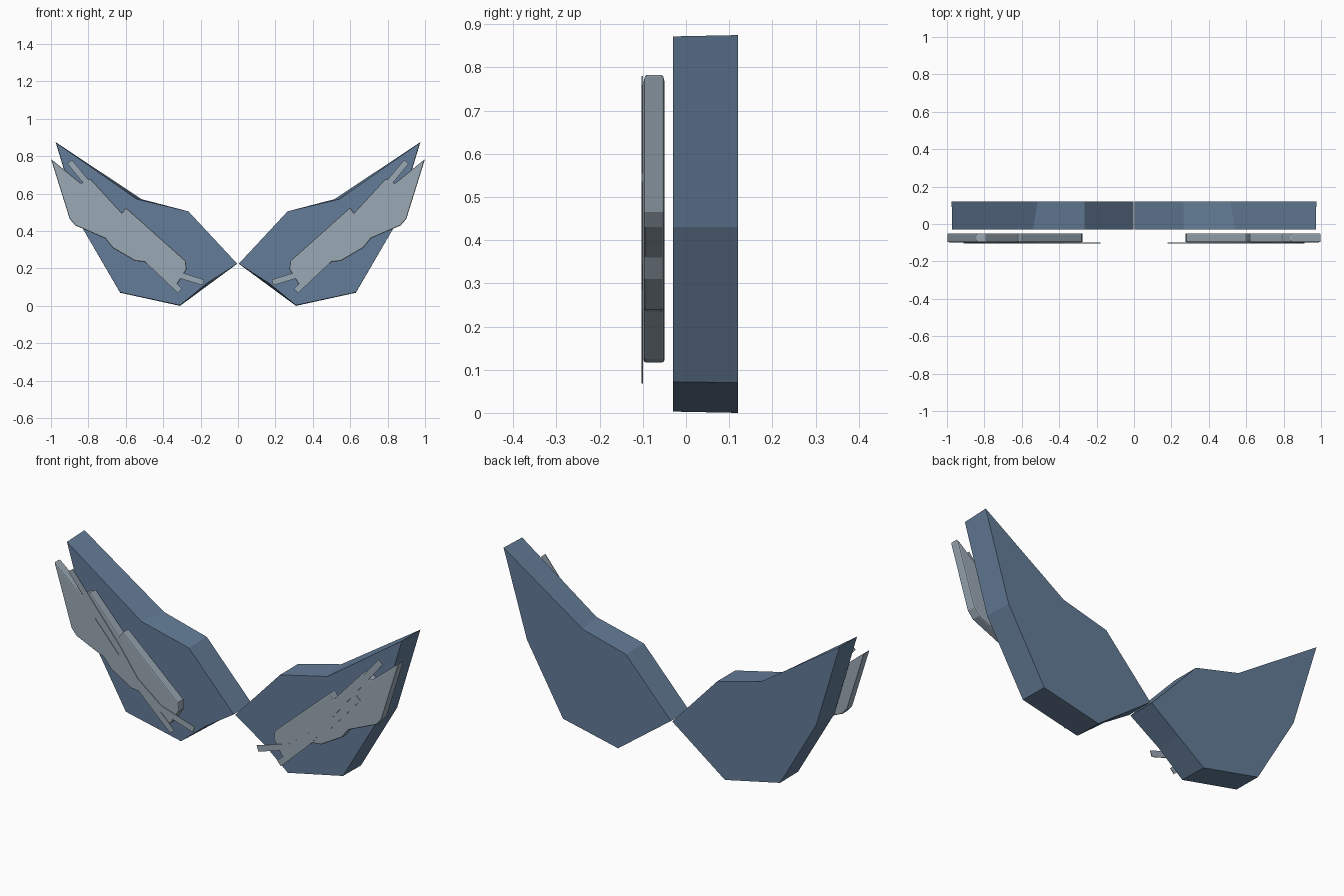
import bpy, bmesh
from mathutils import Vector

cube = bpy.data.objects.get("Cube")
if cube:
    bpy.data.objects.remove(cube, do_unlink=True)


def make_material(name, colour):
    mat = bpy.data.materials.new(name)
    mat.use_nodes = True
    rgba = (*colour, 1)
    mat.diffuse_color = rgba
    mat.node_tree.nodes["Principled BSDF"].inputs["Base Color"].default_value = rgba
    return mat


blue = make_material("slate blue", (0.127, 0.205, 0.314))
grey = make_material("pale steel", (0.33, 0.40, 0.46))


def slab(name, front, back, y_front, y_back, mat, side, bevel=0.0):
    """Solid between a front and a back outline, mirrored by side."""
    bm = bmesh.new()
    a = [bm.verts.new((side * x, y_front, z)) for x, z in front]
    b = [bm.verts.new((side * x, y_back, z)) for x, z in back]
    bm.faces.new(a)
    bm.faces.new(b[::-1])
    n = len(a)
    for i in range(n):
        j = (i + 1) % n
        bm.faces.new((a[i], b[i], b[j], a[j]))
    bmesh.ops.recalc_face_normals(bm, faces=bm.faces)
    mesh = bpy.data.meshes.new(name)
    bm.to_mesh(mesh)
    bm.free()
    mesh.materials.append(mat)
    obj = bpy.data.objects.new(name, mesh)
    bpy.context.collection.objects.link(obj)
    if bevel:
        mod = obj.modifiers.new("soft_edge", "BEVEL")
        mod.width = bevel
        mod.segments = 2
        mod.limit_method = "ANGLE"
        mod.angle_limit = 1.0
    return obj


def ribbon(path, width):
    """Outline of a bent strip of constant width along a path."""
    pts = [Vector(p) for p in path]
    left, right = [], []
    for i, p in enumerate(pts):
        d = (pts[min(i + 1, len(pts) - 1)] - pts[max(i - 1, 0)]).normalized()
        off = Vector((-d.y, d.x)) * width / 2
        left.append(tuple(p + off))
        right.append(tuple(p - off))
    return left + right[::-1]


# Wing outlines as (x, z), from the root over the top to the tip and back
wing_front = [(0.004, 0.225), (0.265, 0.505), (0.54, 0.57), (0.972, 0.872),
              (0.84, 0.43), (0.63, 0.072), (0.31, 0.003), (0.17, 0.118)]
wing_back = [(0.004, 0.225), (0.265, 0.505), (0.515, 0.57), (0.975, 0.875),
             (0.84, 0.43), (0.63, 0.07), (0.31, 0), (0.157, 0.1125)]

# Stepped feather panel: upper edge from the tip inwards, then the lower edge
panel = [(1.0, 0.785), (0.84, 0.655), (0.79, 0.68), (0.62, 0.495), (0.6, 0.525),
         (0.28, 0.24), (0.275, 0.195), (0.325, 0.115), (0.36, 0.125),
         (0.5, 0.235), (0.55, 0.24), (0.67, 0.31), (0.71, 0.36),
         (0.87, 0.43), (0.9, 0.465)]

# Two flat strips lying over the panel
long_strip = [(0.9, 0.77), (0.62, 0.43), (0.49, 0.25), (0.31, 0.08)]
short_strip = [(0.77, 0.545), (0.6, 0.355), (0.38, 0.185), (0.185, 0.125)]

for side, label in ((1, "left"), (-1, "right")):
    slab(label + "_wing", wing_front, wing_back, -0.03, 0.12, blue, side)
    slab(label + "_feather_panel", panel, panel, -0.098, -0.05, grey, side, 0.006)
    for part, path in (("long_strip", long_strip), ("short_strip", short_strip)):
        outline = ribbon(path, 0.032)
        slab(label + "_" + part, outline, outline, -0.103, -0.1, grey, side)
